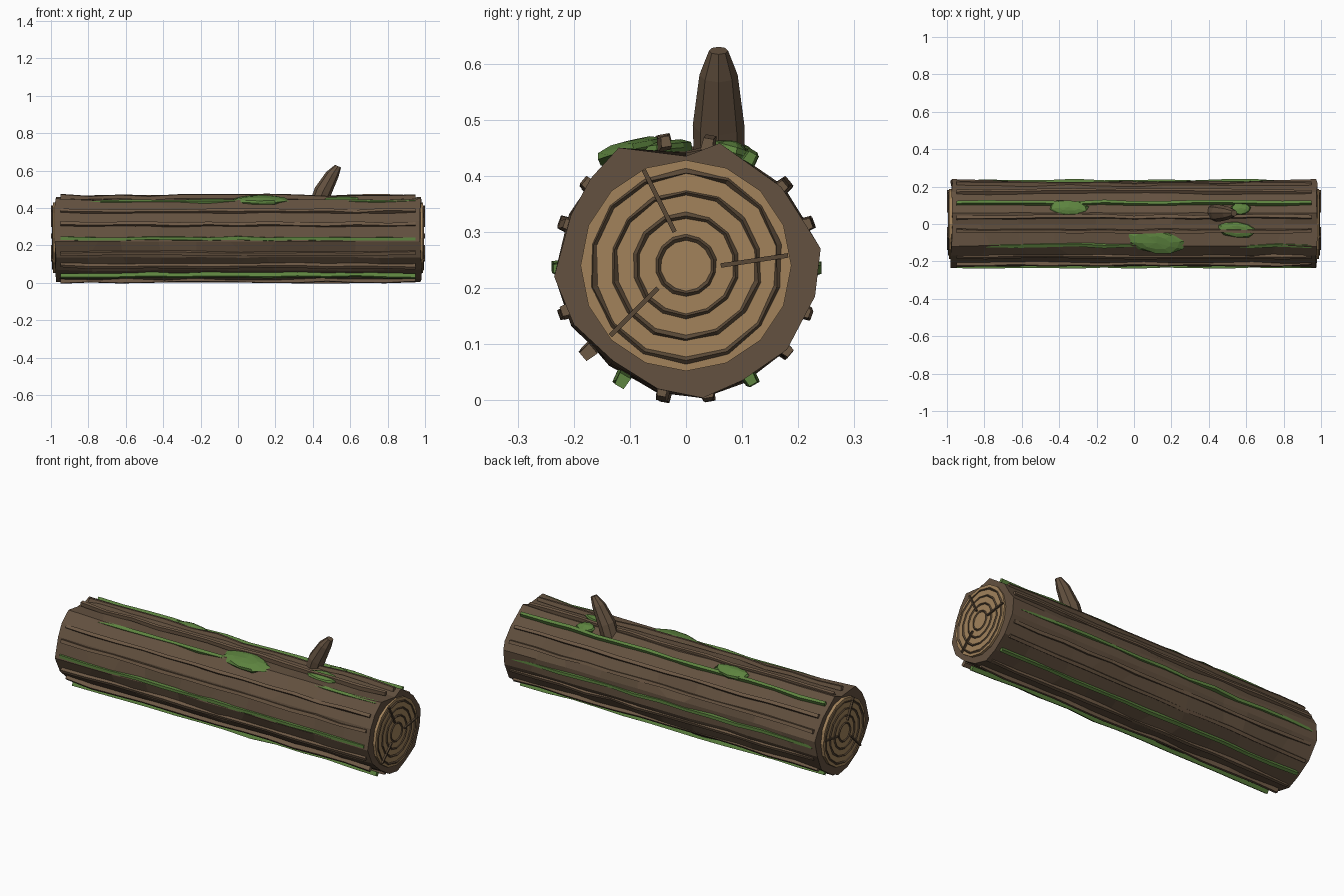
import bpy, bmesh, math, random
from mathutils import Vector

if "Cube" in bpy.data.objects:
    bpy.data.objects.remove(bpy.data.objects["Cube"])
random.seed(4)
CZ = 0.235


def material(name, rgb):
    m = bpy.data.materials.new(name)
    m.diffuse_color = (*rgb, 1)
    m.use_nodes = True
    m.node_tree.nodes["Principled BSDF"].inputs["Base Color"].default_value = m.diffuse_color
    return m


BARK = material("bark", (0.125, 0.082, 0.05))
RIDGE = material("ridge_bark", (0.155, 0.10, 0.06))
WOOD = material("cut_wood", (0.36, 0.225, 0.105))
DARK = material("ring_wood", (0.10, 0.065, 0.037))
MOSS = material("moss", (0.11, 0.23, 0.05))


def loft(name, rings, mat):
    """Skin a list of vertex loops into a closed, flat-shaded tube."""
    bm = bmesh.new()
    loops = [[bm.verts.new(p) for p in r] for r in rings]
    n = len(loops[0])
    for a, b in zip(loops, loops[1:]):
        for i in range(n):
            j = (i + 1) % n
            bm.faces.new((a[i], a[j], b[j], b[i]))
    bm.faces.new(loops[0][::-1])
    bm.faces.new(loops[-1])
    bmesh.ops.recalc_face_normals(bm, faces=bm.faces)
    me = bpy.data.meshes.new(name)
    bm.to_mesh(me)
    bm.free()
    me.materials.append(mat)
    ob = bpy.data.objects.new(name, me)
    bpy.context.collection.objects.link(ob)
    return ob


def finish(name, mat):
    ob = bpy.context.object
    ob.name = name
    ob.data.materials.append(mat)
    return ob


# Bark trunk: irregular cross-section carried along x with jitter
profile = [(0.24, 0.27), (0.215, 0.31), (0.17, 0.38), (0.06, 0.458), (0, 0.435), (-0.12, 0.45),
           (-0.17, 0.395), (-0.205, 0.33), (-0.235, 0.22), (-0.2, 0.135), (-0.13, 0.07),
           (-0.05, 0.02), (0.03, 0.004), (0.1, 0.035), (0.18, 0.09), (0.23, 0.185)]
rings = []
steps = 10
for k in range(steps + 1):
    x = -0.98 + 1.96 * k / steps
    ring = []
    for i, (y, z) in enumerate(profile):
        end = k in (0, steps)
        a = math.atan2(z - CZ, y)
        r = math.hypot(y, z - CZ)
        if not end:
            r = 0.5 * r + 0.5 * 0.223 + random.uniform(-0.008, 0.006)
        dx = random.uniform(-0.01, 0.003) * (1 if x > 0 else -1) if end else random.uniform(-0.05, 0.05)
        ring.append((x + dx, r * math.cos(a), CZ + r * math.sin(a)))
    rings.append(ring)
loft("bark_trunk", rings, BARK)

# Lengthwise ridges every 20 degrees, each third one mossy
for i in range(18):
    a = math.radians(20 * i)
    mossy = i % 3 == 0
    out = Vector((0, math.cos(a), math.sin(a)))
    side = Vector((0, -math.sin(a), math.cos(a)))
    rings = []
    for k in range(13):
        c = Vector((-0.95 + 1.9 * k / 12, 0, CZ)) + out * (0.226 + random.uniform(-0.005, 0.005))
        c += side * random.uniform(-0.004, 0.004)
        s = random.uniform(0.009, 0.012)
        rings.append([c + out * s * u + side * s * v for u, v in ((1, .8), (1, -.8), (-1, -1), (-1, 1))])
    loft("moss_ridge" if mossy else "bark_ridge", rings, MOSS if mossy else RIDGE)

# Cut ends: pale disc, dark growth rings and radial cracks
cracks = [((-0.075, 0.41), (-0.02, 0.30)), ((0.062, 0.24), (0.182, 0.258)), ((-0.05, 0.2), (-0.135, 0.115))]
for s, label in ((1, "right"), (-1, "left")):
    bpy.ops.mesh.primitive_cylinder_add(vertices=16, radius=0.188, depth=0.03,
                                        location=(s * 0.975, 0, 0.24), rotation=(0, math.pi / 2, 0))
    finish(label + "_cut_face", WOOD)
    for r in (0.05, 0.09, 0.13, 0.168):
        bpy.ops.mesh.primitive_torus_add(major_radius=r, minor_radius=0.006, major_segments=14,
                                         minor_segments=4, location=(s * 0.989, 0, 0.24),
                                         rotation=(random.uniform(0, 1), math.pi / 2, 0))
        ob = finish(label + "_growth_ring", DARK)
        ob.rotation_euler = (0, math.pi / 2, 0)
        for v in ob.data.vertices:
            v.co.x *= 1 + random.uniform(-0.02, 0.02)
            v.co.y *= 1 + random.uniform(-0.02, 0.02)
    for (y0, z0), (y1, z1) in cracks:
        d = Vector((0, y1 - y0, z1 - z0))
        bpy.ops.mesh.primitive_cube_add(size=1, location=(s * 0.992, (y0 + y1) / 2, (z0 + z1) / 2))
        ob = finish(label + "_crack", DARK)
        ob.scale = (0.016, d.length, 0.008)
        ob.rotation_euler = (math.atan2(d.z, d.y), 0, 0)

# Branch stub: leaning tapered limb
rings = []
for x, y, z, r in ((0.425, 0.06, 0.41, 0.045), (0.455, 0.058, 0.49, 0.046),
                   (0.505, 0.058, 0.58, 0.034), (0.535, 0.058, 0.623, 0.017)):
    rings.append([(x + r * 0.95 * math.cos(t), y + r * math.sin(t), z - 0.4 * r * math.cos(t))
                  for t in (math.tau * i / 8 for i in range(8))])
loft("branch_stub", rings, BARK)

# Moss patches: flattened lumps lying on the upper bark
for x, y, z, rx, ry, rz, tilt in ((0.12, -0.095, 0.442, 0.155, 0.07, 0.022, 0.25),
                                  (-0.35, 0.085, 0.440, 0.11, 0.045, 0.022, -0.3),
                                  (0.55, -0.03, 0.447, 0.11, 0.045, 0.018, 0.1),
                                  (0.57, 0.08, 0.443, 0.055, 0.035, 0.02, -0.3)):
    bpy.ops.mesh.primitive_uv_sphere_add(segments=10, ring_count=6, radius=1, location=(x, y, z))
    ob = finish("moss_patch", MOSS)
    for v in ob.data.vertices:
        v.co *= random.uniform(0.88, 1.06)
    ob.scale = (rx, ry, rz)
    ob.rotation_euler = (tilt, 0, random.uniform(-0.15, 0.15))
